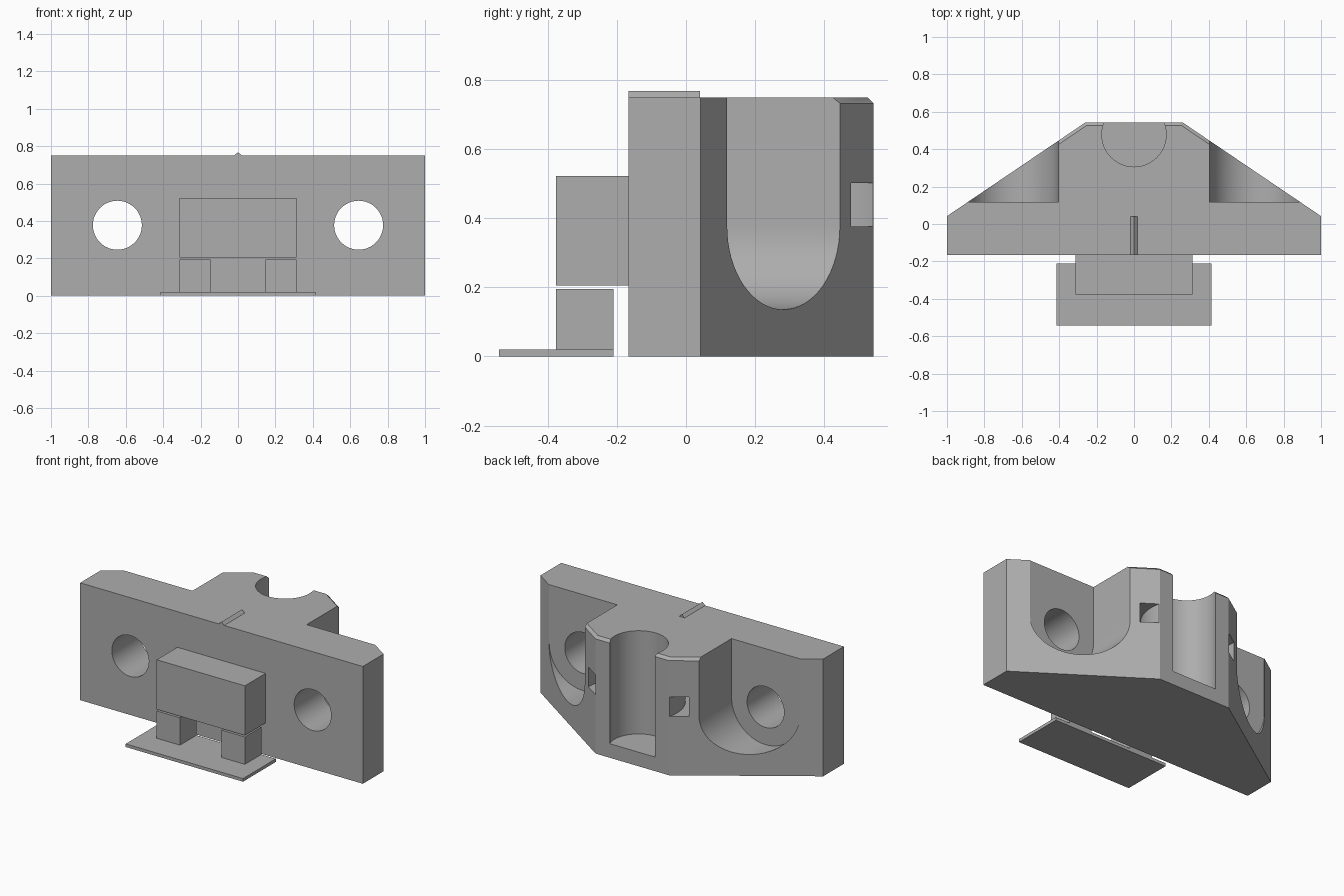
import bpy
import bmesh
import math
from mathutils import Matrix, Vector

default = bpy.data.objects.get("Cube")
if default:
    bpy.data.objects.remove(default, do_unlink=True)

grey = bpy.data.materials.new("plain grey")
grey.use_nodes = True
TONE = (0.42, 0.42, 0.42, 1)
grey.diffuse_color = TONE
grey.node_tree.nodes["Principled BSDF"].inputs["Base Color"].default_value = TONE


def finish(name, bm):
    bmesh.ops.recalc_face_normals(bm, faces=bm.faces)
    mesh = bpy.data.meshes.new(name)
    bm.to_mesh(mesh)
    bm.free()
    mesh.materials.append(grey)
    ob = bpy.data.objects.new(name, mesh)
    bpy.context.collection.objects.link(ob)
    return ob


def box(name, lo, hi):
    bm = bmesh.new()
    lo, hi = Vector(lo), Vector(hi)
    bmesh.ops.create_cube(bm, size=1, matrix=Matrix.Translation((lo + hi) / 2)
                          @ Matrix.Diagonal((*(hi - lo), 1)))
    return finish(name, bm)


def prism(name, points, shift):
    """Extrude a planar outline of 3D points along shift."""
    bm = bmesh.new()
    face = bm.faces.new([bm.verts.new(p) for p in points])
    made = bmesh.ops.extrude_face_region(bm, geom=[face])["geom"]
    moved = [v for v in made if isinstance(v, bmesh.types.BMVert)]
    bmesh.ops.translate(bm, verts=moved, vec=shift)
    return finish(name, bm)


def arc(radius, start, end, steps):
    angles = [math.radians(start + (end - start) * i / steps) for i in range(steps + 1)]
    return [(radius * math.cos(a), radius * math.sin(a)) for a in angles]


def cut(target, cutter):
    cutter.hide_render = True
    mod = target.modifiers.new("cut", "BOOLEAN")
    mod.operation = "DIFFERENCE"
    mod.solver = "EXACT"
    mod.object = cutter
    bpy.ops.object.select_all(action="DESELECT")
    bpy.context.view_layer.objects.active = target
    target.select_set(True)
    bpy.ops.object.modifier_apply(modifier=mod.name)
    bpy.data.objects.remove(cutter, do_unlink=True)


FRONT, BACK, TOP = -0.167, 0.543, 0.75
HOLE_X, HOLE_Z = 0.645, 0.377
SOCKET_Y = 0.478

# Main body with tapered back
half = [(1, FRONT), (1, 0.042), (0.26, BACK)]
outline = half + [(-x, y) for x, y in reversed(half)]
body = prism("mount_body", [(x, y, 0) for x, y in outline], (0, 0, TOP))

for side in (-1, 1):
    # Bolt hole and open-topped pocket behind it
    ring = arc(0.131, 0, 352.5, 47)
    cut(body, prism("bolt_hole", [(side * HOLE_X + x, -0.4, HOLE_Z + z) for x, z in ring],
                    (0, 1, 0)))
    u_shape = arc(0.241, 180, 360, 32) + [(0.241, 0.6), (-0.241, 0.6)]
    cut(body, prism("pocket", [(side * HOLE_X + x, 0.117, HOLE_Z + z) for x, z in u_shape],
                    (0, 0.6, 0)))

# Round socket in the back
cut(body, prism("socket", [(x, SOCKET_Y + y, 0.09) for x, y in arc(0.172, 0, 354.375, 63)],
                (0, 0, 1)))

# Curved strap channel around the socket
bm = bmesh.new()
corners = [(0.271, 0.376), (0.356, 0.376), (0.356, 0.502), (0.271, 0.502)]
loop = [bm.verts.new((r, SOCKET_Y, z)) for r, z in corners]
edges = [bm.edges.new((loop[i], loop[(i + 1) % 4])) for i in range(4)]
bmesh.ops.spin(bm, geom=loop + edges, cent=(0, SOCKET_Y, 0), axis=(0, 0, 1),
               angle=math.tau, steps=64)
bmesh.ops.remove_doubles(bm, verts=bm.verts, dist=0.0005)
cut(body, finish("strap_channel", bm))

# Chamfers along the top back edges
slope = math.atan2(BACK - 0.042, 0.74)
for x, y, turn in ((0, BACK, 0), (0.36, 0.4753, -slope), (-0.36, 0.4753, slope)):
    bm = bmesh.new()
    place = (Matrix.Translation((x, y, TOP)) @ Matrix.Rotation(turn, 4, "Z")
             @ Matrix.Rotation(math.radians(45), 4, "X"))
    size = Matrix.Diagonal((0.6 if turn == 0 else 0.3, 0.06, 0.024, 1))
    bmesh.ops.create_cube(bm, size=1, matrix=place @ Matrix.Rotation(math.pi / 2, 4, "X") @ size)
    cut(body, finish("chamfer", bm))

bpy.ops.object.select_all(action="DESELECT")
body.select_set(True)
bpy.context.view_layer.objects.active = body
bpy.ops.object.shade_smooth_by_angle(angle=math.radians(25))

# Centre mark on top
prism("centre_ridge", [(-0.019, FRONT, TOP), (0.019, FRONT, TOP), (0, FRONT, 0.768)],
      (0, 0.208, 0))

# Front block, feet and base plate
box("front_block", (-0.312, -0.376, 0.205), (0.312, FRONT, 0.522))
for side, label in ((1, "left"), (-1, "right")):
    a, b = sorted((side * 0.147, side * 0.312))
    box(label + "_foot", (a, -0.376, 0.02), (b, -0.21, 0.195))
box("base_plate", (-0.415, -0.542, 0), (0.415, -0.21, 0.02))
